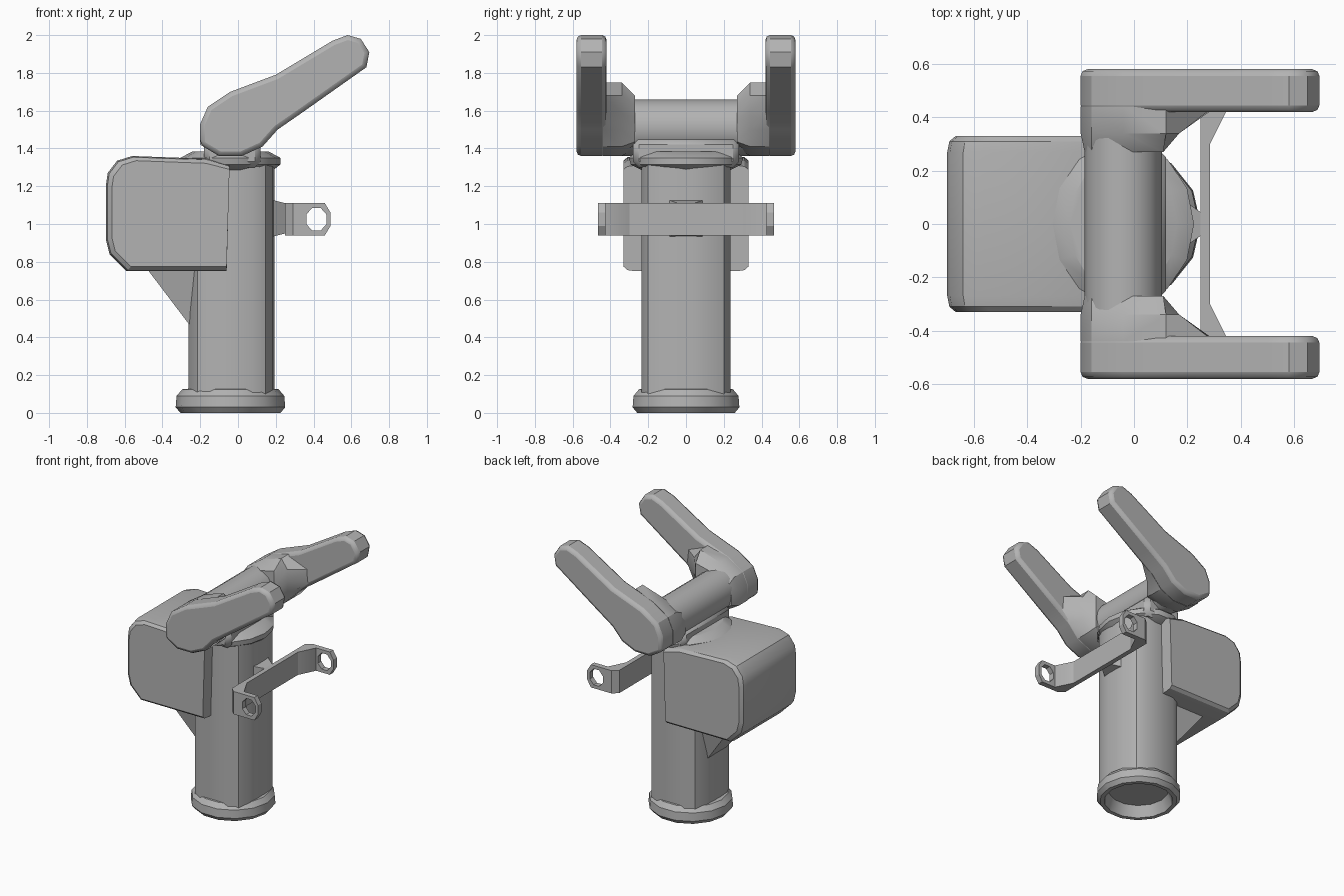
import bpy, bmesh, math

if "Cube" in bpy.data.objects:
    bpy.data.objects.remove(bpy.data.objects["Cube"], do_unlink=True)

GREY = (0.45, 0.45, 0.45, 1)
grey = bpy.data.materials.new("plain grey")
grey.use_nodes = True
grey.diffuse_color = GREY
grey.node_tree.nodes["Principled BSDF"].inputs["Base Color"].default_value = GREY


def finish(name, bm, bevel=0, segments=1, smooth=30):
    """Turn a bmesh into a named, shaded object with an optional bevel."""
    bmesh.ops.recalc_face_normals(bm, faces=bm.faces[:])
    mesh = bpy.data.meshes.new(name)
    bm.to_mesh(mesh)
    bm.free()
    mesh.materials.append(grey)
    obj = bpy.data.objects.new(name, mesh)
    bpy.context.collection.objects.link(obj)
    if bevel:
        mod = obj.modifiers.new("soft edges", "BEVEL")
        mod.width, mod.segments, mod.angle_limit = bevel, segments, math.radians(50)
    bpy.ops.object.select_all(action="DESELECT")
    obj.select_set(True)
    bpy.context.view_layer.objects.active = obj
    bpy.ops.object.shade_smooth_by_angle(angle=math.radians(smooth))
    return obj


def loft(name, loops, closed=False, **kw):
    """Skin equal-length loops; cap the ends unless the loops form a ring."""
    bm = bmesh.new()
    rows = [[bm.verts.new(p) for p in loop] for loop in loops]
    n = len(rows[0])
    pairs = list(zip(rows, rows[1:]))
    if closed:
        pairs.append((rows[-1], rows[0]))
    else:
        bm.faces.new(rows[0])
        bm.faces.new(rows[-1])
    for a, b in pairs:
        for i in range(n):
            j = (i + 1) % n
            bm.faces.new((a[i], a[j], b[j], b[i]))
    return finish(name, bm, **kw)


def prism_z(name, points, z0, z1, **kw):
    return loft(name, [[(x, y, z) for x, y in points] for z in (z0, z1)], **kw)


def at_y(points, y):
    return [(x, y, z) for x, z in points]


def ring(rx, ry, z, sides=14, cx=-0.04):
    turn = 2 * math.pi / sides
    return [(cx + rx * math.cos(i * turn), ry * math.sin(i * turn), z) for i in range(sides)]


# Column: flat sides with a rounded front and back
half = [(0.08, 0.235), (0.145, 0.20), (0.185, 0.12), (0.192, 0.04)]
back = [(-0.07 - x, y) for x, y in reversed(half)]
side = half[::-1] + back[::-1]
prism_z("column", side + [(x, -y) for x, y in reversed(side)], 0.08, 1.34)

# Foot ring with a recess underneath
loft("foot_ring", [ring(r, r, z) for r, z in (
    (0.05, 0.09), (0.20, 0.09), (0.235, 0.0), (0.265, 0.0),
    (0.29, 0.03), (0.285, 0.09), (0.255, 0.125), (0.20, 0.13))])

# Collar on the column top
loft("collar", [ring(rx, ry, z) for rx, ry, z in (
    (0.22, 0.23, 1.28), (0.265, 0.30, 1.315), (0.265, 0.31, 1.35), (0.20, 0.27, 1.385))])

# Motor box: chamfered on its outer edges
box = [(-0.06, 0.75), (-0.045, 1.31), (-0.16, 1.345), (-0.56, 1.36), (-0.64, 1.335),
       (-0.69, 1.27), (-0.70, 1.20), (-0.70, 0.92), (-0.68, 0.84), (-0.59, 0.75)]


def shrunk_box(k):
    return [(x if x > -0.1 else -0.3 + (x + 0.3) * k, 1.05 + (z - 1.05) * k) for x, z in box]


loft("motor_box", [at_y(shrunk_box(k), y) for k, y in (
    (0.92, -0.33), (0.98, -0.31), (1, -0.27), (1, 0.27), (0.98, 0.31), (0.92, 0.33))])

# Gusset under the motor box
loft("gusset", [
    [(-0.48, -0.17, 0.76), (-0.48, 0.17, 0.76), (-0.19, 0.17, 0.76), (-0.19, -0.17, 0.76)],
    [(-0.26, -0.11, 0.47), (-0.26, 0.11, 0.47), (-0.22, 0.11, 0.47), (-0.22, -0.11, 0.47)]])

# Pivot bar and the saddle that carries it
pivot = [(-0.04 + 0.145 * math.cos(a * math.pi / 8), 1.51 + 0.15 * math.sin(a * math.pi / 8))
         for a in range(16)]
loft("pivot_bar", [at_y(pivot, -0.36), at_y(pivot, 0.36)])
prism_z("saddle", [(-0.18, -0.28), (0.12, -0.28), (0.12, 0.28), (-0.18, 0.28)],
        1.30, 1.45, bevel=0.03)

# Arms with hubs, one on each side
arm = [(-0.20, 1.42), (-0.20, 1.53), (-0.16, 1.62), (-0.04, 1.70), (0.20, 1.79),
       (0.50, 1.97), (0.58, 2.0), (0.65, 1.98), (0.695, 1.91), (0.68, 1.83),
       (0.34, 1.59), (0.21, 1.50), (0.13, 1.41), (0.02, 1.36), (-0.10, 1.36)]
hub = arm[:4] + [(0.12, 1.75), (0.30, 1.68), (0.31, 1.59)] + arm[11:]
for name, s in (("left", 1), ("right", -1)):
    loft(name + "_arm", [at_y(arm, s * 0.42), at_y(arm, s * 0.58)], bevel=0.025, segments=2)
    inner = [(min(x, 0.17), z) for x, z in hub]
    neck = [(max(-0.185, min(x, 0.11)), 1.5 + (z - 1.5) * 0.72) for x, z in hub]
    loft(name + "_hub", [at_y(hub, s * 0.44), at_y(inner, s * 0.34), at_y(neck, s * 0.27)])

# Handle: cross strap, stub, and an eyelet tab at each end
LOW, HIGH = 0.94, 1.11
prism_z("strap", [(0.25, -0.34), (0.285, -0.34), (0.285, 0.34), (0.25, 0.34)], LOW, HIGH)
loft("strap_stub", [[(x, y * w, 1.03 + z * h) for y, z in ((-1, -1), (1, -1), (1, 1), (-1, 1))]
                    for x, w, h in ((0.17, 0.10, 0.10), (0.27, 0.03, 0.075))])
rim = [(0.49, 1.06), (0.46, 1.11), (0.34, 1.11), (0.34, 1.06),
       (0.34, 0.99), (0.34, 0.94), (0.46, 0.94), (0.49, 0.99)]
hole = [(0.415 + 0.058 * math.cos((i + 0.5) * math.pi / 4),
         1.025 + 0.065 * math.sin((i + 0.5) * math.pi / 4)) for i in range(8)]
for name, s in (("left", 1), ("right", -1)):
    prism_z(name + "_strap_bend", [(x, s * y) for x, y in (
        (0.25, 0.30), (0.285, 0.30), (0.345, 0.42), (0.345, 0.465), (0.29, 0.465), (0.25, 0.43))],
        LOW, HIGH)
    loft(name + "_eyelet", [at_y(rim, s * 0.425), at_y(rim, s * 0.465),
                            at_y(hole, s * 0.465), at_y(hole, s * 0.425)], closed=True)
